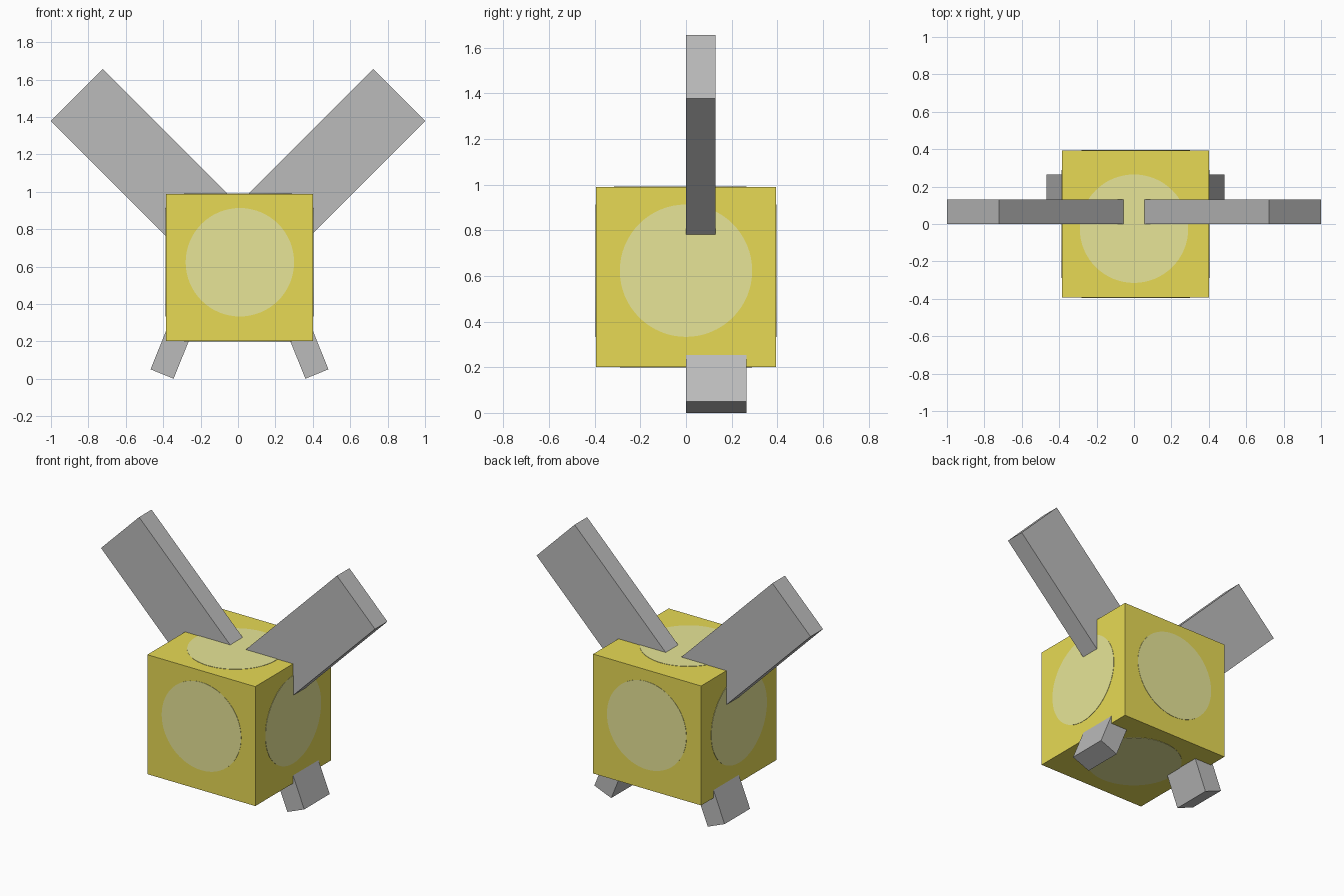
import bpy
from math import radians
from mathutils import Matrix, Vector

if "Cube" in bpy.data.objects:
    bpy.data.objects.remove(bpy.data.objects["Cube"], do_unlink=True)


def material(name, rgb):
    mat = bpy.data.materials.new(name)
    mat.use_nodes = True
    mat.diffuse_color = (*rgb, 1)
    mat.node_tree.nodes["Principled BSDF"].inputs["Base Color"].default_value = (*rgb, 1)
    return mat


yellow = material("yellow", (0.8, 0.7, 0.09))
pale_yellow = material("pale yellow", (0.8, 0.785, 0.31))
grey = material("grey", (0.5, 0.5, 0.5))


def box(name, matrix, size, mat):
    bpy.ops.mesh.primitive_cube_add(size=1)
    obj = bpy.context.object
    obj.name = name
    obj.data.transform(matrix @ Matrix.Diagonal((*size, 1)))
    obj.data.materials.append(mat)
    return obj


def limb(name, side, tip, tilt, width, depth, length):
    """Box running inward from its tip, its front at y = 0, leaning by tilt."""
    turn = Matrix.Rotation(radians(tilt) * side, 4, "Y")
    place = Matrix.Translation((tip[0], depth / 2, tip[1])) @ turn
    box(name, place @ Matrix.Translation((0, 0, length / 2)), (width, depth, length), grey)


# Body
centre = Vector((0.008, 0, 0.595))
half = 0.394
box("body", Matrix.Translation(centre), (2 * half,) * 3, yellow)

# Round spot on each side of the body, slightly off centre
spot_centre = Vector((0.01, 0, 0.623))
sides = {"front": (0, -1, 0), "back": (0, 1, 0), "left": (1, 0, 0),
         "right": (-1, 0, 0), "top": (0, 0, 1), "bottom": (0, 0, -1)}
for name, direction in sides.items():
    normal = Vector(direction)
    spot = spot_centre.copy()
    if normal.z:
        spot.x, spot.y = 0, -0.025 if normal.z > 0 else 0
    spot += normal * (half - (spot - centre).dot(normal))
    bpy.ops.mesh.primitive_cylinder_add(
        vertices=64, radius=0.29, depth=0.004, location=spot,
        rotation=normal.to_track_quat("Z", "Y").to_euler())
    obj = bpy.context.object
    obj.name = name + "_spot"
    obj.data.materials.append(pale_yellow)

# Raised arms and splayed legs
for name, side in (("left", 1), ("right", -1)):
    limb(name + "_arm", side, (0.861 * side, 1.517), -135, 0.393, 0.13, 1.05)
    limb(name + "_leg", side, (centre.x + 0.414 * side, 0.0255), -22, 0.133, 0.265, 0.4)
